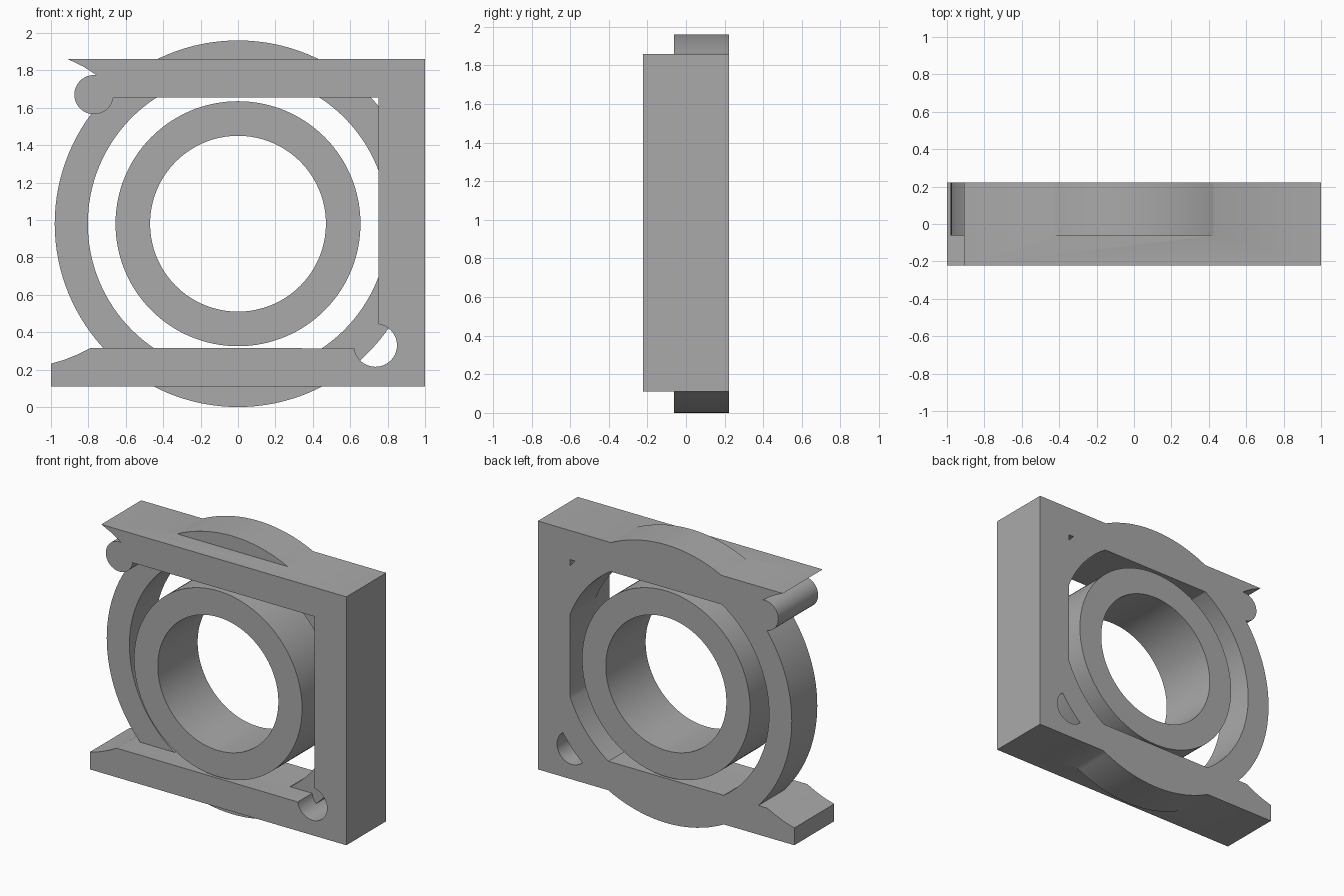
import bpy, bmesh
from math import sin, cos, radians, pi

default = bpy.data.objects.get("Cube")
if default:
    bpy.data.objects.remove(default, do_unlink=True)

FRONT, BACK, MID_Z = -0.222, 0.222, 0.98

grey = bpy.data.materials.new("plain grey")
grey.use_nodes = True
colour = (0.40, 0.40, 0.40, 1)
grey.diffuse_color = colour
grey.node_tree.nodes["Principled BSDF"].inputs["Base Color"].default_value = colour


def make_object(name, bm):
    bmesh.ops.recalc_face_normals(bm, faces=bm.faces)
    mesh = bpy.data.meshes.new(name)
    bm.to_mesh(mesh)
    bm.free()
    mesh.materials.append(grey)
    obj = bpy.data.objects.new(name, mesh)
    bpy.context.collection.objects.link(obj)
    return obj


def arc(cx, cz, r, start, end, steps=28):
    angles = [radians(start + (end - start) * i / steps) for i in range(steps + 1)]
    return [(cx + r * cos(a), cz + r * sin(a)) for a in angles]


def extrude_profile(name, points, y0, y1):
    bm = bmesh.new()
    face = bm.faces.new([bm.verts.new((x, y0, z)) for x, z in points])
    out = bmesh.ops.extrude_face_region(bm, geom=[face])
    verts = [g for g in out["geom"] if isinstance(g, bmesh.types.BMVert)]
    bmesh.ops.translate(bm, verts=verts, vec=(0, y1 - y0, 0))
    return make_object(name, bm)


def tube(name, outer, inner, y0, y1, sides=128):
    # rectangular section swept around the y axis
    bm = bmesh.new()
    section = ((outer, y0), (outer, y1), (inner, y1), (inner, y0))
    rings = [[bm.verts.new((r * cos(2 * pi * i / sides), y,
                            MID_Z + r * sin(2 * pi * i / sides)))
              for r, y in section] for i in range(sides)]
    for i in range(sides):
        a, b = rings[i], rings[(i + 1) % sides]
        for k in range(4):
            n = (k + 1) % 4
            bm.faces.new((a[k], a[n], b[n], b[k]))
    return make_object(name, bm)


# C-shaped frame: hooked top bar, right post, bottom bar with a round relief
profile = [(-1, 0.11), (1, 0.11), (1, 1.86), (-0.91, 1.86), (-0.83, 1.822)]
profile += arc(-0.77, 1.67, 0.105, 82, 352)
profile += [(0.75, 1.655)]
profile += arc(0.735, 0.33, 0.115, 82, -172)
profile += [(-0.79, 0.315), (-0.86, 0.28), (-0.93, 0.252), (-1, 0.232)]
frame = extrude_profile("frame", profile, FRONT, BACK)

# Large ring fused into the rear of the frame
outer_ring = tube("outer_ring", 0.98, 0.803, -0.062, BACK)
join = frame.modifiers.new("fuse ring", "BOOLEAN")
join.operation = "UNION"
join.solver = "EXACT"
join.object = outer_ring
bpy.context.view_layer.update()
graph = bpy.context.evaluated_depsgraph_get()
fused = bpy.data.meshes.new_from_object(frame.evaluated_get(graph))
frame.modifiers.clear()
frame.data = fused
bpy.data.objects.remove(outer_ring, do_unlink=True)

# Free inner sleeve
sleeve = tube("inner_sleeve", 0.655, 0.47, FRONT, BACK)

# Smooth curved walls, sharp edges kept
for obj in (frame, sleeve):
    bpy.ops.object.select_all(action="DESELECT")
    obj.select_set(True)
    bpy.context.view_layer.objects.active = obj
    bpy.ops.object.shade_smooth_by_angle(angle=radians(30))
